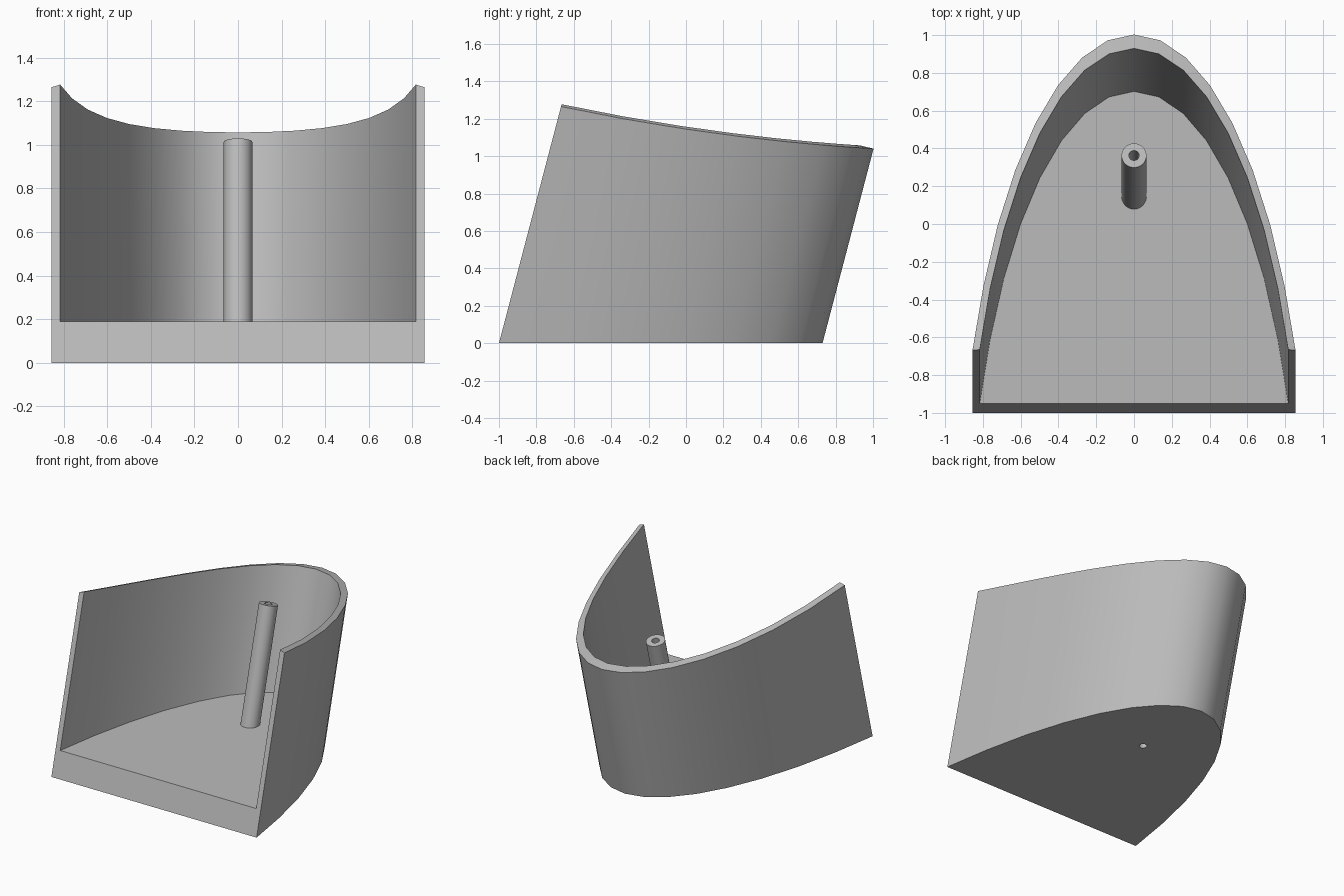
import bpy, bmesh
from math import sin, cos, tan, asin, radians
from mathutils import Matrix, Vector

if "Cube" in bpy.data.objects:
    bpy.data.objects.remove(bpy.data.objects["Cube"])

LEAN = radians(14.7)      # everything leans back by this angle
SHEAR = tan(LEAN)
A, B = 0.911, 2.66        # half axes of the plan ellipse
HALF_W, BACK = 0.855, 0.73
INNER = 0.955             # cavity outline relative to the outside
FLOOR_Z = 0.19
STEPS = 8                 # wall segments per side

grey = bpy.data.materials.new("grey")
grey.use_nodes = True
colour = (0.5, 0.5, 0.5, 1)
grey.diffuse_color = colour
grey.node_tree.nodes["Principled BSDF"].inputs["Base Color"].default_value = colour


def make_object(name, bm):
    bmesh.ops.recalc_face_normals(bm, faces=bm.faces)
    mesh = bpy.data.meshes.new(name)
    bm.to_mesh(mesh)
    bm.free()
    mesh.materials.append(grey)
    ob = bpy.data.objects.new(name, mesh)
    bpy.context.collection.objects.link(ob)
    return ob


def outline(scale):
    """Plan of the wall at ground level, from left front round to right front."""
    edge = asin(HALF_W / A)
    pts = []
    for i in range(-STEPS, STEPS + 1):
        t = edge * i / STEPS
        x, y = A * sin(t), BACK - B * (1 - cos(t))
        if abs(i) == STEPS:
            y = -1
        pts.append((x * scale, -1 + (y + 1) * scale))
    return pts


def level(bm, pts, z):
    return [bm.verts.new((x, y + SHEAR * z, z)) for x, y in pts]


def rim(bm, pts, lift):
    """Top edge following a curve that falls towards the back."""
    verts = []
    for x, y in pts:
        z = 1.1
        for _ in range(8):
            yt = y + SHEAR * z
            z = 1.144 - 0.15 * yt + 0.046 * yt * yt + lift
        verts.append(bm.verts.new((x, y + SHEAR * z, z)))
    return verts


def strip(bm, a, b):
    for i in range(len(a) - 1):
        bm.faces.new((a[i], a[i + 1], b[i + 1], b[i]))


# Curved wall with a thick floor, open at the front
bm = bmesh.new()
outside, inside = outline(1), outline(INNER)
base, top = level(bm, outside, 0), rim(bm, outside, 0)
floor, inner_top = level(bm, inside, FLOOR_Z), rim(bm, inside, 0.013)
strip(bm, base, top)
strip(bm, top, inner_top)
strip(bm, inner_top, floor)
bm.faces.new(base)
bm.faces.new(floor)
bm.faces.new((base[0], base[-1], top[-1], inner_top[-1], floor[-1],
              floor[0], inner_top[0], top[0]))
shell = make_object("curved_shell", bm)


def leaning_rod(name, radius, z0, z1):
    """Cylinder along the leaning axis, between two heights."""
    bm = bmesh.new()
    mid = (z0 + z1) / 2
    place = Matrix.Translation(Vector((0, 0.097 + SHEAR * mid, mid)))
    bmesh.ops.create_cone(bm, cap_ends=True, segments=32, radius1=radius,
                          radius2=radius, depth=(z1 - z0) / cos(LEAN),
                          matrix=place @ Matrix.Rotation(-LEAN, 4, "X"))
    return make_object(name, bm)


# Hollow post, its bore running out through the floor
post = leaning_rod("hollow_post", 0.066, 0.1, 1.013)
drill = leaning_rod("bore_cutter", 0.027, -0.2, 1.3)
drill.hide_render = True

for ob in (shell, post):
    bpy.ops.object.select_all(action="DESELECT")
    ob.select_set(True)
    bpy.context.view_layer.objects.active = ob
    cut = ob.modifiers.new("bore", "BOOLEAN")
    cut.operation = "DIFFERENCE"
    cut.solver = "EXACT"
    cut.object = drill
    bpy.ops.object.modifier_apply(modifier=cut.name)
    bpy.ops.object.shade_smooth_by_angle(angle=radians(32))

bpy.data.objects.remove(drill)
